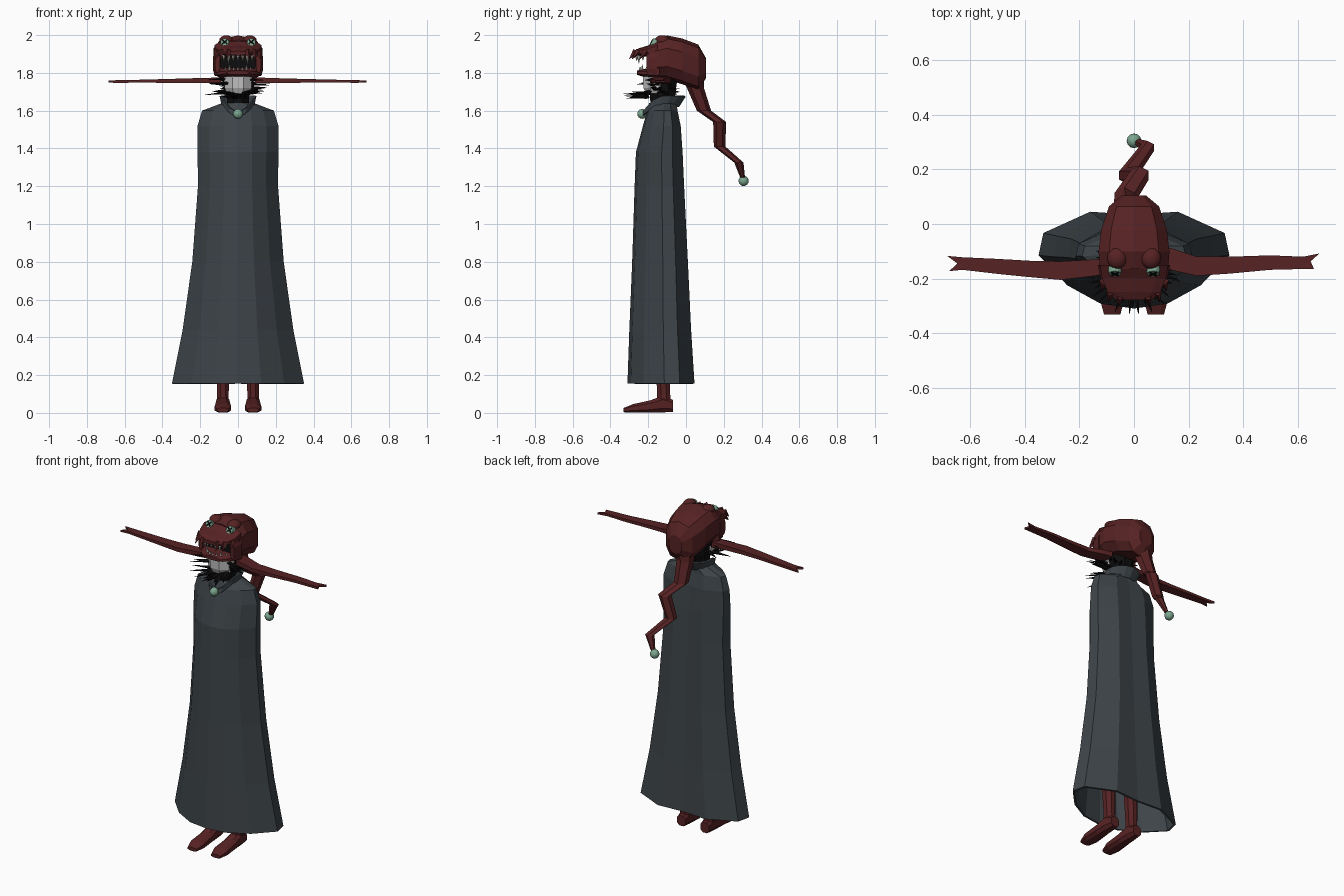
import bpy, bmesh, math, random
from mathutils import Vector, Matrix

if "Cube" in bpy.data.objects:
    bpy.data.objects.remove(bpy.data.objects["Cube"])

random.seed(4)


def material(name, rgb):
    m = bpy.data.materials.new(name)
    m.diffuse_color = (*rgb, 1)
    m.use_nodes = True
    m.node_tree.nodes["Principled BSDF"].inputs["Base Color"].default_value = m.diffuse_color
    return m


COAT = material("slate cloth", (0.047, 0.058, 0.066))
RED = material("dark red", (0.095, 0.016, 0.017))
GREEN = material("pale green", (0.20, 0.38, 0.27))
BLACK = material("black", (0.004, 0.004, 0.004))
GREY = material("light grey", (0.55, 0.55, 0.55))
WHITE = material("tooth white", (0.75, 0.74, 0.68))


def finish(name, bm, mat, smooth=False):
    bmesh.ops.recalc_face_normals(bm, faces=bm.faces)
    me = bpy.data.meshes.new(name)
    bm.to_mesh(me)
    bm.free()
    me.materials.append(mat)
    for p in me.polygons:
        p.use_smooth = smooth
    ob = bpy.data.objects.new(name, me)
    bpy.context.collection.objects.link(ob)
    return ob


def loft(name, rings, mat, caps=True):
    bm = bmesh.new()
    vs = [[bm.verts.new(p) for p in r] for r in rings]
    n = len(vs[0])
    for a, b in zip(vs, vs[1:]):
        for i in range(n):
            j = (i + 1) % n
            bm.faces.new((a[i], a[j], b[j], b[i]))
    if caps:
        bm.faces.new(vs[0])
        bm.faces.new(vs[-1])
    return finish(name, bm, mat)


def angles(n):
    return [2 * math.pi * (i + 0.5) / n for i in range(n)]


def ring_y(y, z0, z1, hw, cx=0, n=10):
    """Squarish ring in the xz plane."""
    def sq(v):
        return math.copysign(abs(v) ** 0.75, v)
    return [(cx + hw * sq(math.cos(a)), y, (z0 + z1) / 2 + (z1 - z0) / 2 * sq(math.sin(a)))
            for a in angles(n)]


def ring_z(z, cx, cy, rx, ry, n=8):
    return [(cx + rx * math.cos(a), cy + ry * math.sin(a), z) for a in angles(n)]


def solidify(ob, t):
    m = ob.modifiers.new("thickness", "SOLIDIFY")
    m.thickness = t
    m.offset = -1


def ball(name, loc, r, mat, scale=(1, 1, 1)):
    bm = bmesh.new()
    bmesh.ops.create_uvsphere(bm, u_segments=12, v_segments=8, radius=r)
    bmesh.ops.scale(bm, vec=scale, verts=bm.verts)
    bmesh.ops.translate(bm, vec=loc, verts=bm.verts)
    return finish(name, bm, mat, True)


def add_spike(bm, base, direction, length, r, flat=1.0, sides=4):
    d = Vector(direction).normalized()
    rot = d.to_track_quat('Z', 'Y').to_matrix().to_4x4()
    mat = (Matrix.Translation(Vector(base) + d * length / 2) @ Matrix.Diagonal((1, 1, 1, 1)) @ rot
           @ Matrix.Diagonal((1, flat, 1, 1)))
    bmesh.ops.create_cone(bm, cap_ends=True, segments=sides, radius1=r, radius2=0.001,
                          depth=length, matrix=mat)


# Long coat: one cross-section outline stretched to each level
half = [(0.35, 0.05), (0.70, 0.24), (1, 0.55), (0.95, 0.78), (0.46, 1)]
outline = [(0, 0)] + half + [(0, 0.97)] + [(-u, v) for u, v in reversed(half)]
levels = [(0.155, 0.35, -0.31, 0.045), (0.44, 0.293, -0.30, 0.027), (0.80, 0.242, -0.285, 0.01),
          (1.20, 0.212, -0.272, -0.01), (1.38, 0.214, -0.265, -0.018), (1.52, 0.214, -0.228, -0.028),
          (1.60, 0.19, -0.205, -0.045), (1.64, 0.085, -0.195, -0.05)]
coat = loft("coat", [[(u * hw, y0 + v * (y1 - y0), z) for u, v in outline]
                     for z, hw, y0, y1 in levels], COAT, caps=False)
solidify(coat, 0.012)

# Standing collar, dipping to a V at the front
low, high = [], []
for i in range(14):
    a = 2 * math.pi * i / 14
    f = max(0, math.cos(a)) ** 3
    low.append((0.078 * math.sin(a), -0.125 - (0.08 + 0.025 * f) * math.cos(a), 1.625 - 0.06 * f))
    high.append((0.09 * math.sin(a), -0.105 - (0.095 + 0.025 * f) * math.cos(a), 1.68 - 0.09 * f))
collar = loft("collar", [low, high], COAT, caps=False)
solidify(collar, 0.01)

# Neck and chin
loft("neck", [ring_z(1.58, 0, -0.12, 0.07, 0.07), ring_z(1.66, 0, -0.125, 0.062, 0.07),
              ring_z(1.80, 0, -0.12, 0.08, 0.085)], BLACK)
loft("chin", [ring_z(1.69, 0, -0.165, 0.062, 0.05), ring_z(1.72, 0, -0.165, 0.078, 0.065),
              ring_z(1.80, 0, -0.165, 0.08, 0.07)], GREY)

# Hood: skull, upper jaw and lower jaw
loft("hood_skull", [ring_y(0.105, 1.77, 1.88, 0.045), ring_y(0.065, 1.71, 1.95, 0.095),
                    ring_y(-0.02, 1.74, 1.982, 0.125), ring_y(-0.10, 1.765, 1.998, 0.135),
                    ring_y(-0.165, 1.77, 1.975, 0.13)], RED)
loft("upper_jaw", [ring_y(-0.15, 1.87, 1.978, 0.13), ring_y(-0.20, 1.885, 1.945, 0.122),
                   ring_y(-0.25, 1.89, 1.93, 0.10), ring_y(-0.278, 1.893, 1.915, 0.07)], RED)
loft("lower_jaw", [ring_y(-0.14, 1.765, 1.85, 0.132), ring_y(-0.19, 1.775, 1.825, 0.122),
                   ring_y(-0.235, 1.782, 1.818, 0.09), ring_y(-0.26, 1.79, 1.812, 0.06)], RED)
loft("mouth_inside", [ring_y(-0.16, 1.80, 1.90, 0.098), ring_y(-0.185, 1.80, 1.90, 0.095)], BLACK)

for s, side in ((-1, "left"), (1, "right")):
    # Cheek, brow and button eye with crossed stitches
    loft(side + "_cheek", [ring_y(-0.15, 1.78, 1.92, 0.022, s * 0.112, 8),
                           ring_y(-0.21, 1.80, 1.90, 0.014, s * 0.108, 8)], RED)
    ball(side + "_brow", (s * 0.062, -0.125, 1.972), 0.034, RED, (1.1, 1.2, 0.8))
    tilt = Matrix.Translation((s * 0.07, -0.172, 1.958)) @ Matrix.Rotation(math.radians(62), 4, 'X')
    bm = bmesh.new()
    bmesh.ops.create_cone(bm, cap_ends=True, segments=12, radius1=0.026, radius2=0.022,
                          depth=0.024, matrix=tilt)
    finish(side + "_eye", bm, GREEN)
    bm = bmesh.new()
    for a in (45, -45):
        bmesh.ops.create_cube(bm, size=1, matrix=tilt @ Matrix.Translation((0, 0, 0.013))
                              @ Matrix.Rotation(math.radians(a), 4, 'Z')
                              @ Matrix.Diagonal((0.036, 0.007, 0.005, 1)))
    finish(side + "_eye_stitch", bm, BLACK)

    # Leg and foot
    x = s * 0.08
    loft(side + "_leg", [ring_z(0.03, x, -0.115, 0.034, 0.042), ring_z(0.10, x, -0.118, 0.033, 0.037),
                         ring_z(0.30, x, -0.125, 0.04, 0.042), ring_z(0.9, x, -0.13, 0.055, 0.055)], RED)
    loft(side + "_foot", [ring_y(-0.068, 0.004, 0.07, 0.03, x, 8), ring_y(-0.12, 0, 0.095, 0.036, x, 8),
                          ring_y(-0.19, 0, 0.068, 0.041, x, 8), ring_y(-0.28, 0, 0.048, 0.046, x, 8),
                          ring_y(-0.332, 0.003, 0.026, 0.032, x, 8)], RED)

# Teeth along both jaws
bm = bmesh.new()
for i in range(9):
    t = (i - 4) / 4
    x, y = 0.1 * t, -0.262 + 0.07 * abs(t) ** 2.5
    big = 1.35 if i in (2, 6) else 0.9
    add_spike(bm, (x, y, 1.898), (0, 0, -1), 0.036 * big, 0.011)
    add_spike(bm, (x * 0.9, y + 0.018, 1.808), (0, 0, 1), 0.026 * big, 0.009)
finish("teeth", bm, WHITE)

# Ragged lip points on the upper jaw
bm = bmesh.new()
for s in (-1, 1):
    for x, y in ((0.05, -0.265), (0.085, -0.25), (0.11, -0.21)):
        add_spike(bm, (s * x, y, 1.915), (s * 0.15, -0.6, -0.7), 0.055, 0.018)
finish("lip_points", bm, RED)

# Shaggy black ruff around the neck
bm = bmesh.new()
for i in range(46):
    a = 2 * math.pi * i / 46 + random.uniform(-0.05, 0.05)
    front = math.cos(a) > 0.75
    z = random.uniform(1.67, 1.70) if front else random.uniform(1.685, 1.775)
    d = Vector((math.sin(a), -math.cos(a), random.uniform(-0.12, 0.08)))
    start = Vector((0, -0.155, z)) + Vector((d.x * 0.06, d.y * 0.06, 0))
    length = random.uniform(0.08, 0.125) if math.cos(a) > -0.4 else random.uniform(0.05, 0.08)
    add_spike(bm, start, d, length, 0.017, 0.55, 5)
finish("neck_ruff", bm, BLACK)

# Forked ribbons: (x, y back, y front, half thickness), last two entries shape the fork
def ribbon(name, s, stations, tips, notch):
    rows = [(s * x, yb, yf, h) for x, yb, yf, h in stations]
    bm = bmesh.new()
    cols = []
    for k, (x, yb, yf, h) in enumerate(rows):
        end = k == len(rows) - 1
        pts = [(s * tips[0], yb), (s * notch, (yb + yf) / 2), (s * tips[1], yf)] if end else \
              [(x, yb), (x, (yb + yf) / 2), (x, yf)]
        z = 1.762 - 0.008 * abs(x) / 0.68
        cols.append([bm.verts.new((px, py, z + h)) for px, py in pts]
                    + [bm.verts.new((px, py, z - h)) for px, py in reversed(pts)])
    for a, b in zip(cols, cols[1:]):
        for i in range(6):
            j = (i + 1) % 6
            bm.faces.new((a[i], a[j], b[j], b[i]))
    for c in (cols[0], cols[-1]):
        bm.faces.new((c[0], c[1], c[4], c[5]))
        bm.faces.new((c[1], c[2], c[3], c[4]))
    finish(name, bm, RED)


ribbon("right_ribbon", 1, [(0.09, -0.08, -0.15, 0.016), (0.14, -0.09, -0.17, 0.014),
                           (0.23, -0.12, -0.19, 0.012), (0.35, -0.12, -0.182, 0.01),
                           (0.50, -0.115, -0.168, 0.008), (0.62, -0.12, -0.165, 0.007),
                           (0.68, -0.108, -0.165, 0.006)], (0.68, 0.66), 0.648)
ribbon("left_ribbon", -1, [(0.09, -0.12, -0.18, 0.016), (0.14, -0.13, -0.19, 0.014),
                           (0.27, -0.137, -0.205, 0.012), (0.38, -0.135, -0.195, 0.01),
                           (0.50, -0.128, -0.183, 0.008), (0.63, -0.122, -0.168, 0.007),
                           (0.685, -0.117, -0.173, 0.006)], (0.685, 0.678), 0.648)

# Zigzag hood tail: x, y, z, radius
tail = [(-0.01, 0.03, 1.82, 0.075), (-0.03, 0.05, 1.72, 0.05), (-0.035, 0.095, 1.60, 0.042),
        (0.02, 0.178, 1.54, 0.038), (-0.025, 0.178, 1.41, 0.034), (0.05, 0.28, 1.325, 0.027),
        (0.015, 0.30, 1.245, 0.014)]
loft("hood_tail", [ring_z(z, x, y, r, r * 0.9, 6) for x, y, z, r in tail], RED)

# Bells
ball("tail_bell", (0.0, 0.305, 1.228), 0.027, GREEN)
ball("collar_bell", (0, -0.232, 1.583), 0.026, GREEN)
